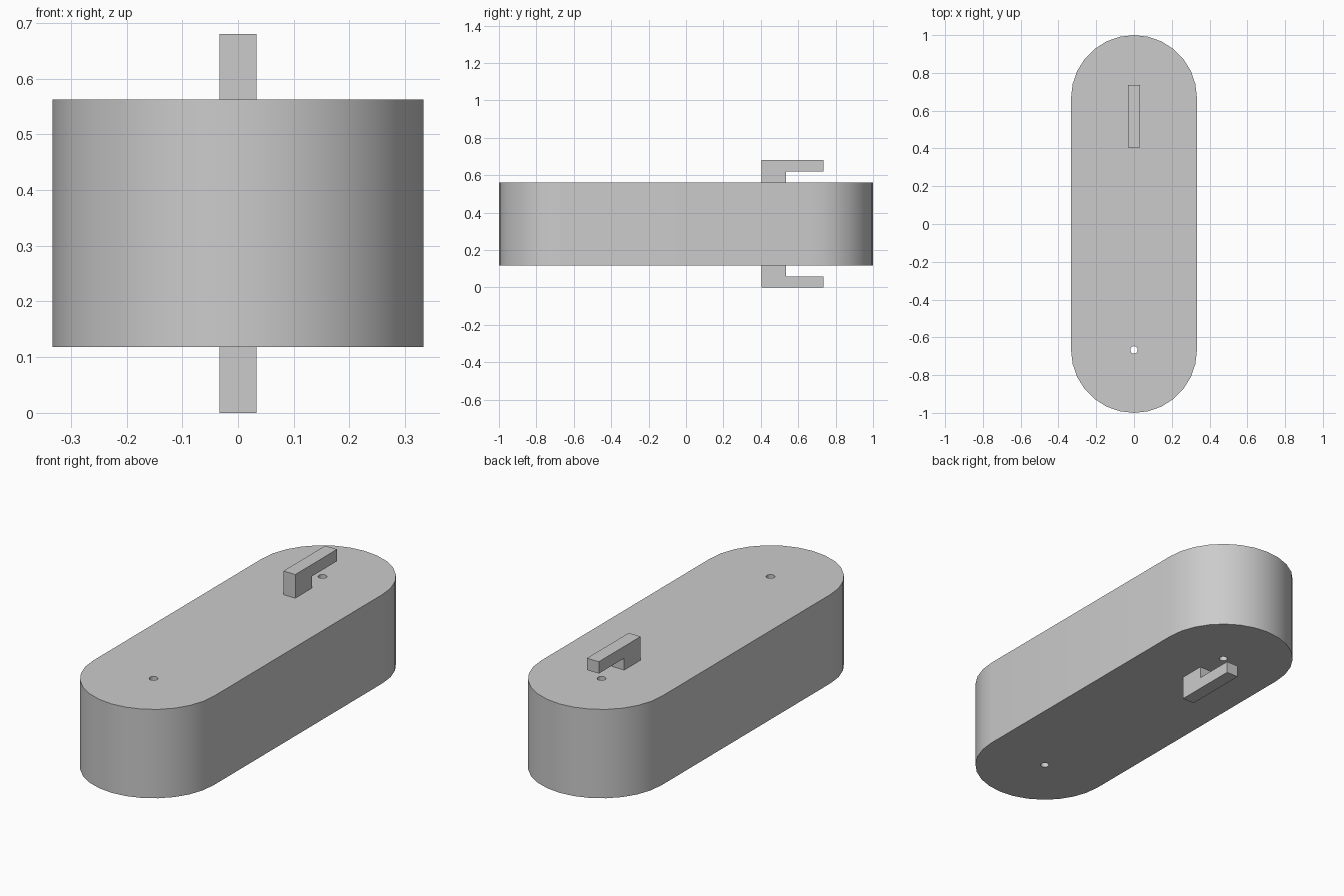
import bpy, bmesh, math
from mathutils import Vector

cube = bpy.data.objects.get("Cube")
if cube:
    bpy.data.objects.remove(cube, do_unlink=True)

MID = 0.34          # height of the mirror plane
HALF_H = 0.222      # half thickness of the body
R = 1 / 3           # radius of the rounded ends
HOLE_R = 0.02

grey = bpy.data.materials.new("plain grey")
grey.use_nodes = True
color = (0.6, 0.6, 0.6, 1)
grey.diffuse_color = color
grey.node_tree.nodes["Principled BSDF"].inputs["Base Color"].default_value = color


def prism(name, loops, sweep):
    """Fill closed outlines (later loops become holes) and sweep them into a solid."""
    bm = bmesh.new()
    edges = []
    for loop in loops:
        verts = [bm.verts.new(p) for p in loop]
        edges += [bm.edges.new((a, b)) for a, b in zip(verts, verts[1:] + verts[:1])]
    bmesh.ops.triangle_fill(bm, edges=edges, use_beauty=True)
    cap = bmesh.ops.extrude_face_region(bm, geom=bm.faces[:], use_keep_orig=True)
    top = [v for v in cap["geom"] if isinstance(v, bmesh.types.BMVert)]
    bmesh.ops.translate(bm, verts=top, vec=Vector(sweep))
    bmesh.ops.recalc_face_normals(bm, faces=bm.faces[:])
    mesh = bpy.data.meshes.new(name)
    bm.to_mesh(mesh)
    bm.free()
    mesh.materials.append(grey)
    obj = bpy.data.objects.new(name, mesh)
    bpy.context.collection.objects.link(obj)
    return obj


def arc(cy, radius, start, sweep, count, z):
    angles = [start + sweep * i / count for i in range(count + 1)]
    return [(radius * math.cos(a), cy + radius * math.sin(a), z) for a in angles]


# Body: long rounded block with a small through hole near each end
base = MID - HALF_H
outline = arc(1 - R, R, 0, math.pi, 14, base) + arc(R - 1, R, math.pi, math.pi, 14, base)
holes = [arc(cy, HOLE_R, 0, math.tau, 16, base)[:-1] for cy in (1 - R, R - 1)]
body = prism("body", [outline] + holes, (0, 0, 2 * HALF_H))
bpy.ops.object.select_all(action="DESELECT")
body.select_set(True)
bpy.context.view_layer.objects.active = body
bpy.ops.object.shade_smooth_by_angle(angle=math.radians(30))

# Hooks: L-shaped brackets mirrored above and below the body
foot, arm, tip = HALF_H, 0.281, MID
profile = [(0.405, foot), (0.535, foot), (0.535, arm),
           (0.735, arm), (0.735, tip), (0.405, tip)]
for name, side in (("upper_hook", 1), ("lower_hook", -1)):
    prism(name, [[(-0.033, y, MID + side * h) for y, h in profile]], (0.066, 0, 0))
